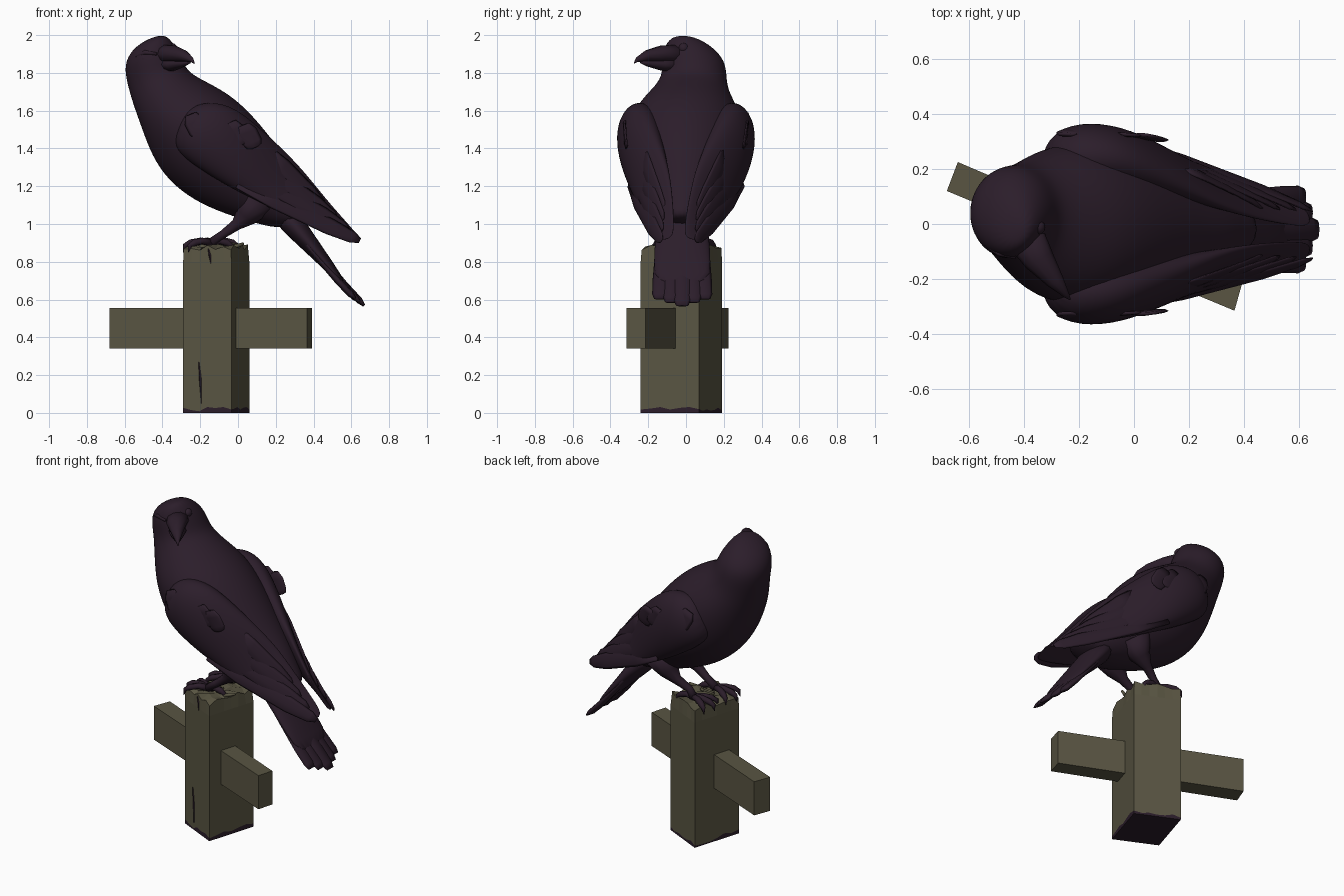
import bpy, bmesh, math, random
from mathutils import Vector as V

if "Cube" in bpy.data.objects:
    bpy.data.objects.remove(bpy.data.objects["Cube"])

random.seed(4)


def material(name, rgb):
    m = bpy.data.materials.new(name)
    m.diffuse_color = (*rgb, 1)
    m.use_nodes = True
    m.node_tree.nodes["Principled BSDF"].inputs["Base Color"].default_value = m.diffuse_color
    return m


PLUM = material("plum feathers", (0.0245, 0.0125, 0.0235))
WOOD = material("weathered wood", (0.100, 0.091, 0.055))


def finish(bm, name, mats, smooth=True, subsurf=0):
    bmesh.ops.recalc_face_normals(bm, faces=bm.faces)
    me = bpy.data.meshes.new(name)
    bm.to_mesh(me)
    bm.free()
    for m in mats:
        me.materials.append(m)
    if smooth:
        me.shade_smooth()
    ob = bpy.data.objects.new(name, me)
    bpy.context.collection.objects.link(ob)
    if subsurf:
        mod = ob.modifiers.new("smooth form", 'SUBSURF')
        mod.levels = mod.render_levels = subsurf
    return ob


def loft(name, rings, mat=PLUM, sides=16, smooth=True, subsurf=0):
    """Skin elliptical rings given as (centre, half axis a, half axis b)."""
    bm = bmesh.new()
    loops = []
    for c, a, b in rings:
        angles = [2 * math.pi * i / sides for i in range(sides)]
        loops.append([bm.verts.new(c + a * math.cos(t) + b * math.sin(t)) for t in angles])
    for p, q in zip(loops, loops[1:]):
        for i in range(sides):
            j = (i + 1) % sides
            bm.faces.new((p[i], p[j], q[j], q[i]))
    bm.faces.new(loops[0])
    bm.faces.new(loops[-1])
    return finish(bm, name, [mat], smooth, subsurf)


def tube(name, pts, radii, sides=8, mat=PLUM):
    pts = [V(p) for p in pts]
    rings = []
    for i, p in enumerate(pts):
        d = (pts[min(i + 1, len(pts) - 1)] - pts[max(i - 1, 0)]).normalized()
        a = d.cross(V((0.3, 1, 0.2))).normalized()
        rings.append((p, a * radii[i], d.cross(a) * radii[i]))
    return loft(name, rings, mat, sides)


def feather(name, p0, p1, width, thick, bend=V(), tip=.3):
    """Flat blade with a rounded tip; width and thick are vectors."""
    rings = []
    for t, f in ((0, .6), (.3, 1), (.75, 1), (.94, (1 + tip) * .55), (1, tip)):
        c = p0.lerp(p1, t) + bend * (4 * t * (1 - t))
        rings.append((c, width * f, thick * (1 if t < 1 else .4)))
    return loft(name, rings, sides=8)


# Body and head: (breast x, z, back x, z, half width, centre y)
BODY = [(-.47, 1.985, -.39, 2.005, .05, -.02), (-.565, 1.925, -.345, 1.965, .125, .01),
        (-.605, 1.84, -.30, 1.89, .17, .04), (-.59, 1.75, -.27, 1.81, .172, .045),
        (-.56, 1.64, -.19, 1.765, .205, .02), (-.51, 1.50, -.05, 1.695, .285, 0),
        (-.46, 1.36, .07, 1.59, .30, 0), (-.375, 1.23, .18, 1.455, .285, 0),
        (-.24, 1.125, .27, 1.335, .24, 0), (-.08, 1.055, .36, 1.225, .19, -.01),
        (.1, 1.0, .42, 1.12, .145, -.015), (.24, .97, .48, 1.03, .1, -.02)]
loft("body", [(V(((a + c) / 2, y, (b + d) / 2)), V(((c - a) / 2, 0, (d - b) / 2)), V((0, w, 0)))
              for a, b, c, d, w, y in BODY], sides=20, subsurf=2)

# Beak, upper and lower halves, turned over the shoulder
side = V((.87, .5, 0))
up = V((0, 0, 1))
loft("upper_beak", [(V(p), side * w, up * h) for p, w, h in (
    ((-.41, -.02, 1.895), .075, .06), ((-.345, -.13, 1.9), .056, .046),
    ((-.285, -.21, 1.89), .032, .03), ((-.245, -.26, 1.87), .011, .014),
    ((-.232, -.275, 1.852), .003, .004))], sides=10)
loft("lower_beak", [(V(p), side * w, up * h) for p, w, h in (
    ((-.40, -.03, 1.845), .062, .045), ((-.34, -.13, 1.842), .044, .03),
    ((-.285, -.205, 1.850), .02, .016), ((-.255, -.24, 1.856), .006, .006))], sides=10)

# Eyes with a brow ridge
for tag, p in (("left", (-.49, -.088, 1.875)), ("right", (-.35, -.012, 1.93))):
    bm = bmesh.new()
    bmesh.ops.create_uvsphere(bm, u_segments=12, v_segments=8, radius=.028)
    bmesh.ops.translate(bm, verts=bm.verts, vec=p)
    finish(bm, tag + "_eye", [PLUM])
tube("brow", [(-.54, -.075, 1.885), (-.49, -.105, 1.908), (-.43, -.12, 1.9)], [.006, .013, .008])

# Wings: (lower x, y, z, upper x, y, z, half thickness)
WING = [(-.345, .22, 1.45, -.29, .24, 1.59, .05), (-.315, .255, 1.365, -.19, .25, 1.655, .11),
        (-.19, .265, 1.275, -.04, .24, 1.64, .122), (-.04, .255, 1.185, .09, .195, 1.54, .11),
        (.1, .24, 1.115, .23, .13, 1.41, .078), (.24, .215, 1.05, .35, .075, 1.285, .045),
        (.40, .165, .985, .47, .045, 1.13, .028), (.55, .125, .935, .58, .03, 1.005, .018),
        (.64, .085, .91, .645, .03, .93, .006)]
for tag, s in (("near", -1), ("far", 1)):
    def m(x, y, z):
        return V((x, s * y - .06 * max(0, x), z))
    rings = []
    for a, b, c, d, e, f, w in WING:
        lo, hi = m(a, b, c), m(d, e, f)
        rings.append(((lo + hi) / 2, (hi - lo) / 2, V((0, w, 0))))
    loft(tag + "_wing", rings, sides=14, subsurf=2)
    # Long flight feathers, stepped along the rear wing
    for i in range(4):
        feather(f"{tag}_flight_feather_{i}", m(.0 + .05 * i, .295 - .025 * i, 1.215 + .06 * i),
                m(.645 - .06 * i, .09, .912 + .055 * i), V((.02, -s * .02, .04)),
                V((0, .01, .003)), V((0, s * .012, 0)))
    # Short rounded covert feathers laid flat over the shoulder
    for i in range(5):
        x = -.25 + .07 * i
        feather(f"{tag}_covert_{i}", m(x, .325, 1.58 - .014 * i),
                m(x + .06, .350 - .010 * i, 1.46 - .014 * i), V((.05, -s * .002, .02)),
                V((0, .008, .003)), tip=.4)

    # Leg with feathered thigh
    foot = V((-.14, -.1, .9)) if s < 0 else V((-.11, .08, .9))
    tube(tag + "_leg", [(.1, s * .11, 1.13), (.04, s * .11, 1.04), (-.01, s * .105, .995),
                        (-.08, foot.y, .945), foot], [.11, .06, .03, .022, .026], 10)
    # Three front toes curling over the edge and one hind toe
    for i, (ang, size) in enumerate(((150, .95), (180, 1.0), (210, .95), (5, .75))):
        d = V((math.cos(math.radians(ang)), math.sin(math.radians(ang)), 0)) * size
        tube(f"{tag}_toe_{i}", [foot, foot + d * .06 + up * .010, foot + d * .11,
                                foot + d * .14 - up * .014, foot + d * .15 - up * .05],
             [.021, .018, .019, .013, .002])

# Tail: broad overlapping blades, longest in the middle
for i in range(-2, 3):
    k = abs(i)
    feather(f"tail_feather_{i + 2}", V((.27, -.02 + .04 * i, 1.045 - .012 * k)),
            V((.668 - .024 * k, -.02 + .058 * i, .568 + .018 * k)),
            V((0, .05, 0)), V((.014, 0, .0115)), V((-.008, 0, -.008)), tip=.65)
loft("tail_base", [(V(p), V((0, w, 0)), V((.8, 0, .6)) * t) for p, w, t in (
    ((.22, -.02, 1.08), .13, .08), ((.34, -.02, .94), .145, .055),
    ((.46, -.02, .80), .155, .035), ((.57, -.02, .67), .15, .014))], subsurf=1)


def timber(name, corners, levels, rough_top=0):
    """Four-cornered beam; corners run round the plan, levels are heights."""
    n = len(levels) - 1
    c = [V((*p, 0)) for p in corners]
    bm = bmesh.new()
    bmesh.ops.create_cube(bm, size=1)
    bmesh.ops.subdivide_edges(bm, edges=bm.edges, cuts=n - 1, use_grid_fill=True)
    for v in bm.verts:
        a, b, k = v.co.x + .5, v.co.y + .5, round((v.co.z + .5) * n)
        p = c[0].lerp(c[1], a).lerp(c[3].lerp(c[2], a), b)
        z = levels[k]
        edge = min(a, b, 1 - a, 1 - b) < .01
        if rough_top and k == n:
            z += random.uniform(-rough_top, rough_top)
            if edge:
                z -= .008
                p = p.lerp((c[0] + c[2]) / 2, random.uniform(0, .06))
        elif rough_top and k == 1:
            z += random.uniform(-.012, .012)
        v.co = (p.x, p.y, z)
    if rough_top:
        # Dark stained foot of the post
        for f in bm.faces:
            f.material_index = int(f.calc_center_median().z < .025)
    return finish(bm, name, [WOOD, PLUM], smooth=False)


POST = [(-.29, -.12), (-.035, -.24), (.06, .07), (-.195, .19)]
timber("post", POST, [0, .02, .2, .4, .6, .8, .885], .017)
timber("crossbar", [(-.68, .12), (.365, -.315), (.393, -.215), (-.64, .225)], [.34, .45, .555])

# Splinters on the broken post top
for i in range(10):
    x, y = random.uniform(-.2, .0), random.uniform(-.12, .1)
    tube(f"splinter_{i}", [(x - .03, y, .875), (x + .03, y + .02, .895)], [.014, .008], 5, WOOD)

# Crack plates on the front of the post
along = V((.905, -.426, 0))
for name, x, z0, z1 in (("long_crack", -.20, .05, .27), ("top_crack", -.15, .79, .87)):
    y = -.12 - (x + .29) * .47
    loft(name, [(V((x, y, z)) + along * o, along * w, V((-.002, -.004, 0))) for z, w, o in (
        (z0, .001, .008), (z0 * .4 + z1 * .6, .007, 0), (z1, .002, -.008))],
        PLUM, sides=4, smooth=False)
